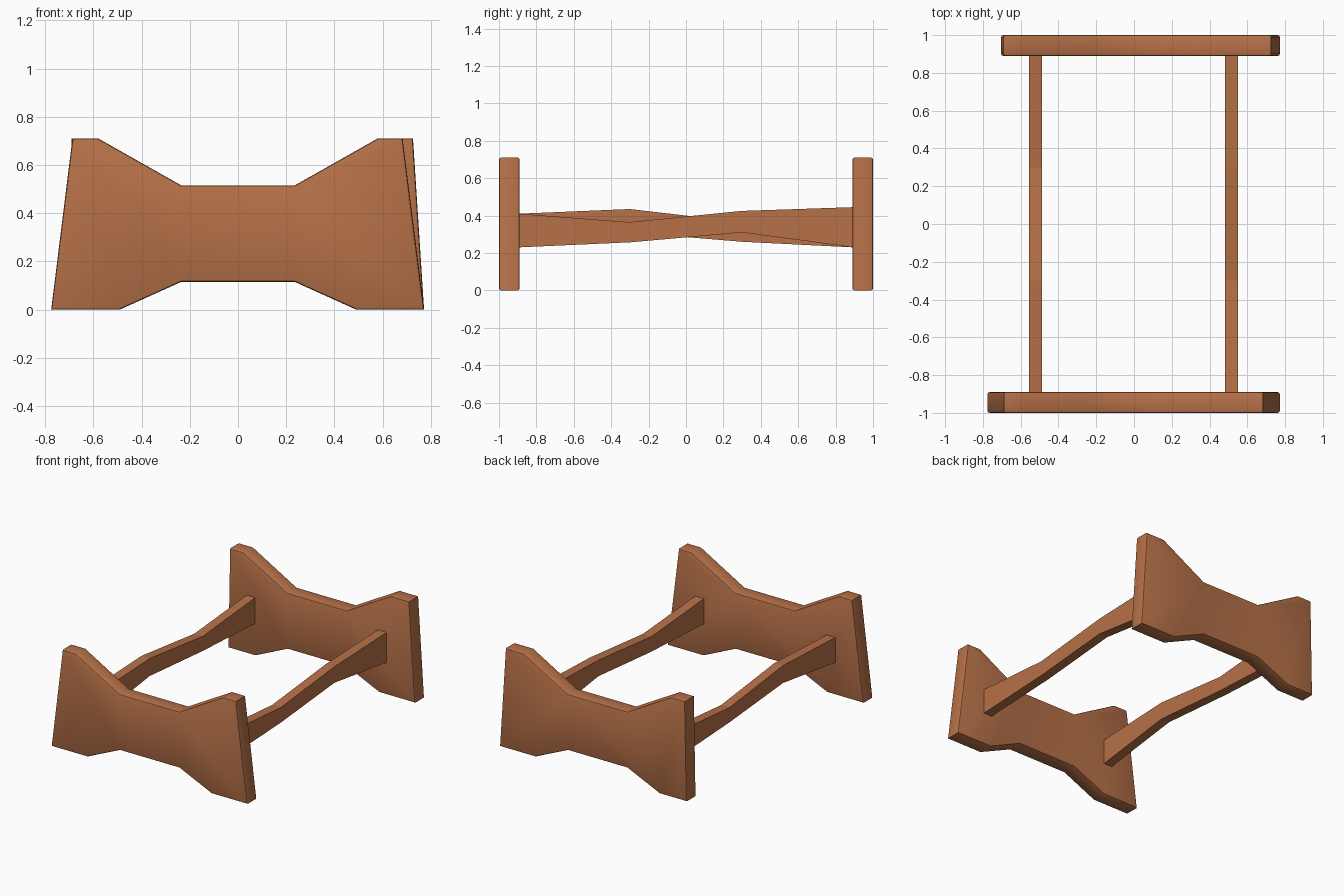
import bpy, bmesh, math

if "Cube" in bpy.data.objects:
    bpy.data.objects.remove(bpy.data.objects["Cube"])

wood = bpy.data.materials.new("warm brown wood")
wood.diffuse_color = (0.47, 0.165, 0.065, 1)
wood.use_nodes = True
wood.node_tree.nodes["Principled BSDF"].inputs["Base Color"].default_value = wood.diffuse_color


def finish(name, bm):
    bmesh.ops.recalc_face_normals(bm, faces=bm.faces)
    mesh = bpy.data.meshes.new(name)
    bm.to_mesh(mesh)
    bm.free()
    mesh.materials.append(wood)
    ob = bpy.data.objects.new(name, mesh)
    bpy.context.collection.objects.link(ob)
    return ob


def end_panel(name, y0, y1, left, right):
    """Bow-tie board; left/right give the (bottom, top) x of its outer edges."""
    outline = [(left[0], 0), (-0.49, 0), (-0.235, 0.115), (0.235, 0.115),
               (0.49, 0), (right[0], 0), (right[1], 0.71), (0.58, 0.71),
               (0.235, 0.515), (-0.235, 0.515), (-0.58, 0.71), (left[1], 0.71)]
    bm = bmesh.new()
    face = bm.faces.new([bm.verts.new((x, y0, z)) for x, z in outline])
    ext = bmesh.ops.extrude_face_region(bm, geom=[face])
    for v in ext["geom"]:
        if isinstance(v, bmesh.types.BMVert):
            v.co.y = y1
    # round the rims of both broad faces
    rims = [e for e in bm.edges if abs(e.verts[0].co.y - e.verts[1].co.y) < 1e-5]
    bmesh.ops.bevel(bm, geom=rims, offset=0.01, segments=2, profile=0.5,
                    affect='EDGES')
    ob = finish(name, bm)
    bpy.ops.object.select_all(action='DESELECT')
    ob.select_set(True)
    bpy.context.view_layer.objects.active = ob
    bpy.ops.object.shade_smooth_by_angle(angle=math.radians(28))


def rail(name, x0, x1, bottoms, tops):
    """Long bar whose height wanders over four stations along y."""
    ys = (-0.895, -0.3, 0.3, 0.895)
    profile = list(zip(ys, bottoms)) + list(zip(ys, tops))[::-1]
    bm = bmesh.new()
    rings = [[bm.verts.new((x, y, z)) for y, z in profile] for x in (x0, x1)]
    n = len(profile)
    for ring in rings:
        for i in range(3):
            bm.faces.new((ring[i], ring[i + 1], ring[n - 2 - i], ring[n - 1 - i]))
    a, b = rings
    for i in range(n):
        j = (i + 1) % n
        bm.faces.new((a[i], a[j], b[j], b[i]))
    finish(name, bm)


# End boards (the back one is narrower on its left edge)
end_panel("front_panel", -1.0, -0.89, (-0.775, -0.687), (0.772, 0.683))
end_panel("back_panel", 0.89, 1.0, (-0.703, -0.69), (0.772, 0.726))

# Connecting rails
rail("right_rail", 0.482, 0.55, (0.23, 0.257, 0.31, 0.23), (0.41, 0.365, 0.425, 0.445))
rail("left_rail", -0.555, -0.488, (0.23, 0.31, 0.26, 0.23), (0.41, 0.435, 0.365, 0.415))
